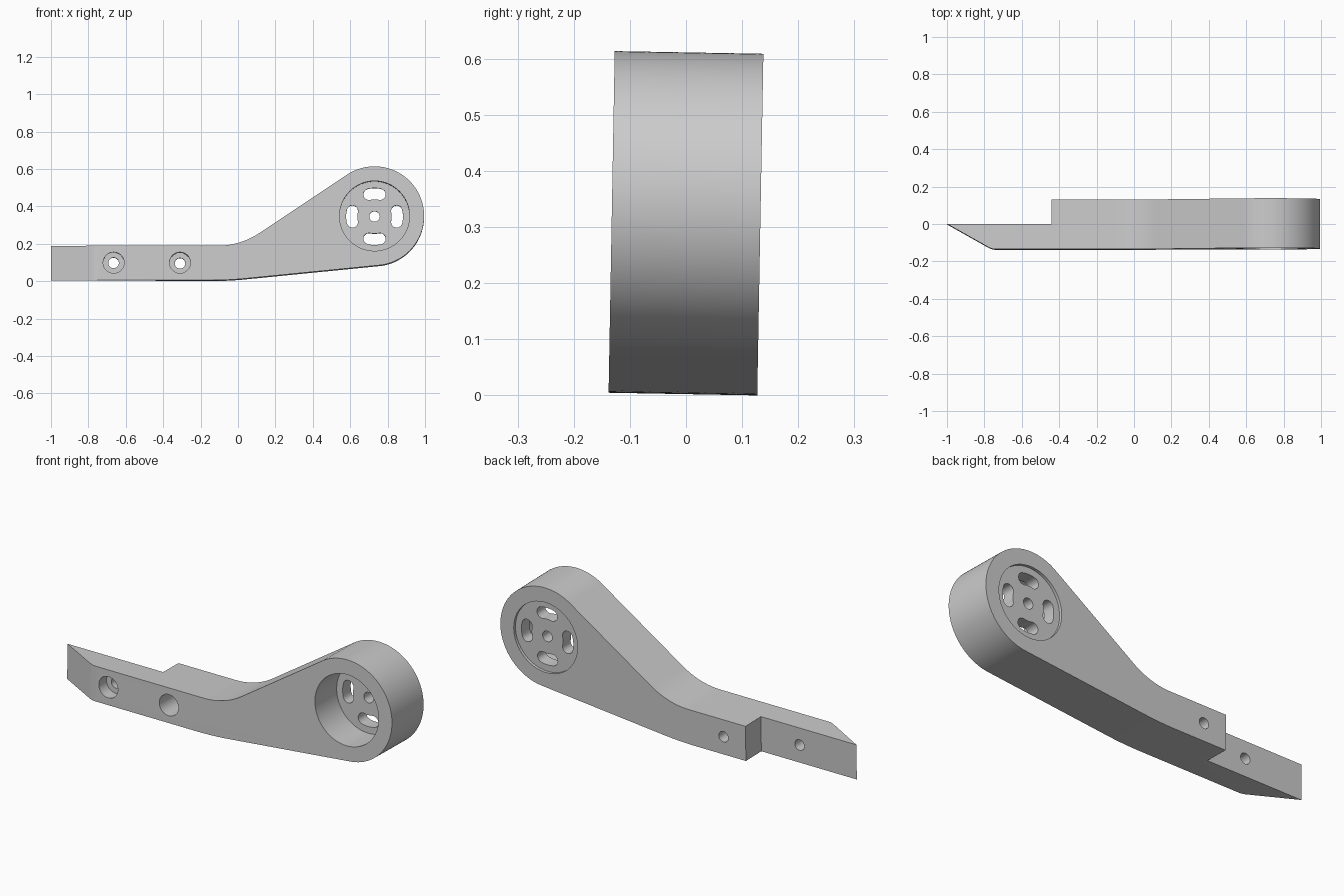
import bpy, bmesh
from math import sin, cos, radians
from mathutils import Vector

if "Cube" in bpy.data.objects:
    bpy.data.objects.remove(bpy.data.objects["Cube"])

HALF = 0.1325              # half thickness of the arm
HEAD = (0.73, 0.344)       # centre of the round head
HEAD_R = 0.265
SLOPE, RISE = 33.7, 5.8    # angles of the neck's upper and lower edges
TILT = 0.018               # slight lean towards the back


def arc(centre, r, start, end, n):
    """Points along an arc, angles in degrees."""
    angles = [radians(start + (end - start) * i / n) for i in range(n + 1)]
    return [(centre[0] + r * cos(a), centre[1] + r * sin(a)) for a in angles]


def circle(centre, r, n=48):
    return arc(centre, r, 0, 360, n)[:-1]


def arc_slot(centre, r, mid, spread, half_width):
    """Curved slot with round ends, lying around a centre."""
    a, b = mid - spread, mid + spread
    end_a = arc(centre, r, a, a, 1)[0]
    end_b = arc(centre, r, b, b, 1)[0]
    return (arc(centre, r + half_width, a, b, 8)[:-1]
            + arc(end_b, half_width, b, b + 180, 10)[:-1]
            + arc(centre, r - half_width, b, a, 8)[:-1]
            + arc(end_a, half_width, a + 180, a + 360, 10)[:-1])


def prism(name, points, low, high, upright=False):
    """Extrude an x-z outline along y, or an x-y outline along z if upright."""
    bm = bmesh.new()
    place = (lambda p, d: (p[0], p[1], d)) if upright else (lambda p, d: (p[0], d, p[1]))
    face = bm.faces.new([bm.verts.new(place(p, low)) for p in points])
    grown = bmesh.ops.extrude_face_region(bm, geom=[face])["geom"]
    shift = Vector(place((0, 0), high - low))
    bmesh.ops.translate(bm, vec=shift, verts=[v for v in grown if isinstance(v, bmesh.types.BMVert)])
    bmesh.ops.recalc_face_normals(bm, faces=bm.faces)
    mesh = bpy.data.meshes.new(name)
    bm.to_mesh(mesh)
    bm.free()
    obj = bpy.data.objects.new(name, mesh)
    bpy.context.collection.objects.link(obj)
    return obj


# Arm outline: straight tail, swept neck and round head
outline = [(-1, 0), (-1, 0.185)]
outline += arc((-0.107, 0.581), 0.396, -90, SLOPE - 90, 16)
outline += arc(HEAD, HEAD_R, SLOPE + 90, RISE - 90, 64)
outline += arc((-0.15, 1.97), 1.97, RISE - 90, -90, 8)
arm = prism("lever_arm", outline, -HALF, HALF)

# Tail: half-thickness lap at the back and tapered tip at the front
cutters = [
    prism("lap_cut", [(-1.2, -0.1), (-0.44, -0.1), (-0.44, 0.4), (-1.2, 0.4)], 0.003, 0.3),
    prism("tip_cut", [(-1.1, 0.058), (-1, 0.003), (-0.785, -0.118), (-0.77, -0.126),
                      (-0.755, -0.131), (-0.735, -0.1335), (-0.735, -0.3), (-1.1, -0.3)],
          -0.1, 0.4, True),
]

# Counterbored bolt holes
for x, depth in ((-0.665, 0.065), (-0.31, 0.195)):
    cutters.append(prism("bolt_hole_cut", circle((x, 0.094), 0.028, 32), -0.3, 0.3))
    cutters.append(prism("counterbore_cut", circle((x, 0.094), 0.056), -0.3, depth - HALF))

# Head: deep front pocket, shallow back recess, centre hole and four slots
cutters.append(prism("pocket_cut", circle(HEAD, 0.187, 64), -0.3, 0.05))
cutters.append(prism("recess_cut", circle(HEAD, 0.187, 64), HALF - 0.015, 0.3))
cutters.append(prism("axle_cut", circle(HEAD, 0.028, 32), -0.3, 0.3))
for turn in range(4):
    cutters.append(prism("slot_cut", arc_slot(HEAD, 0.122, 90 * turn, 14, 0.03), -0.3, 0.3))

# Apply the cuts and drop the cutters
for cutter in cutters:
    cutter.hide_render = True
    mod = arm.modifiers.new(cutter.name, "BOOLEAN")
    mod.operation, mod.solver, mod.object = "DIFFERENCE", "EXACT", cutter
evaluated = arm.evaluated_get(bpy.context.evaluated_depsgraph_get())
finished = bpy.data.meshes.new_from_object(evaluated)
arm.modifiers.clear()
arm.data = finished
for cutter in cutters:
    bpy.data.objects.remove(cutter)

# Lean the arm slightly and rest it on the ground
arm.rotation_euler.x = -TILT
arm.location = (0, -0.0055, 0.0024)

# Plain grey finish
grey = bpy.data.materials.new("plain_grey")
grey.use_nodes = True
colour = (0.6, 0.6, 0.6, 1)
grey.diffuse_color = colour
grey.node_tree.nodes["Principled BSDF"].inputs["Base Color"].default_value = colour
arm.data.materials.clear()
arm.data.materials.append(grey)

bpy.ops.object.select_all(action="DESELECT")
arm.select_set(True)
bpy.context.view_layer.objects.active = arm
bpy.ops.object.shade_smooth_by_angle(angle=radians(25))
